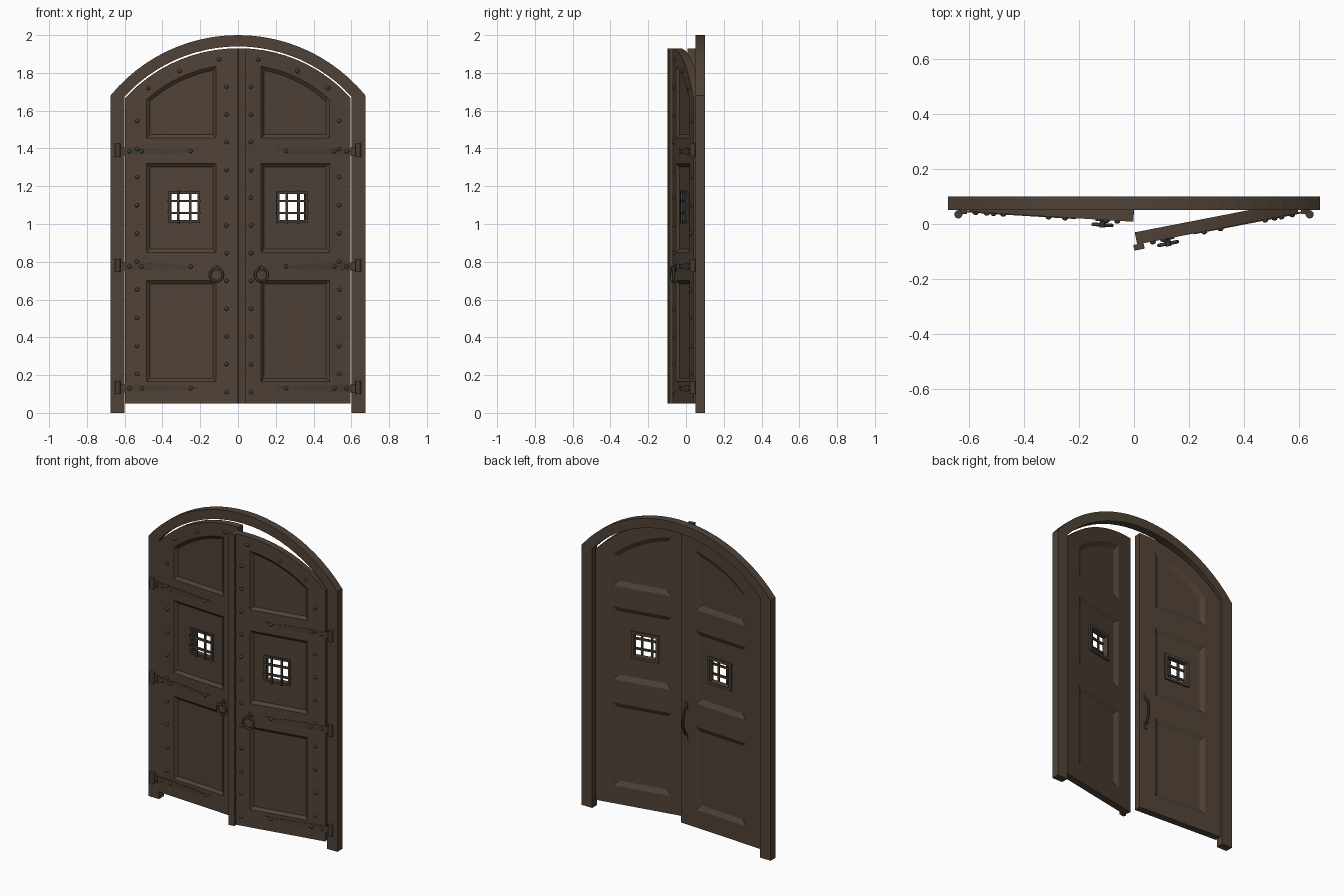
import bpy, bmesh, math
from mathutils import Matrix, Vector

if "Cube" in bpy.data.objects:
    bpy.data.objects.remove(bpy.data.objects["Cube"])


def material(name, rgb):
    m = bpy.data.materials.new(name)
    m.use_nodes = True
    m.diffuse_color = (*rgb, 1)
    m.node_tree.nodes["Principled BSDF"].inputs["Base Color"].default_value = (*rgb, 1)
    return m


WOOD = material("dark brown wood", (0.080, 0.055, 0.038))
IRON = material("aged iron", (0.062, 0.048, 0.034))
FRONT, BACK = 0.047, 0.092          # door faces when closed
ARC_Z = 1.118                       # centre height of the door arcs
PIN = Vector((0.637, 0.035, 0))     # hinge axis


def finish(name, bm, mat, matrix=None, smooth=False):
    bmesh.ops.recalc_face_normals(bm, faces=bm.faces)
    mesh = bpy.data.meshes.new(name)
    bm.to_mesh(mesh)
    bm.free()
    mesh.materials.append(mat)
    for p in mesh.polygons:
        p.use_smooth = smooth
    ob = bpy.data.objects.new(name, mesh)
    bpy.context.collection.objects.link(ob)
    if matrix:
        ob.matrix_world = matrix
    return ob


def prism(bm, outline_a, ya, outline_b, yb):
    """Solid between two matching (x, z) outlines at two depths."""
    a = [bm.verts.new((x, ya, z)) for x, z in outline_a]
    b = [bm.verts.new((x, yb, z)) for x, z in outline_b]
    bm.faces.new(a)
    bm.faces.new(b[::-1])
    for i in range(len(a)):
        j = (i + 1) % len(a)
        bm.faces.new((a[i], b[i], b[j], a[j]))


def box(bm, x0, x1, y0, y1, z0, z1):
    o = [(x0, z0), (x1, z0), (x1, z1), (x0, z1)]
    prism(bm, o, y0, o, y1)


def tube(bm, path, r, sides=8, closed=False):
    """Round bar swept along a path."""
    rings, n = [], len(path)
    for i, p in enumerate(path):
        before = path[i - 1] if closed or i else p
        after = path[(i + 1) % n] if closed or i < n - 1 else p
        t = (after - before).normalized()
        ref = Vector((1, 0, 0)) if abs(t.x) < 0.5 and not closed else Vector((0, 1, 0))
        u = t.cross(ref).normalized()
        w = t.cross(u)
        rings.append([bm.verts.new(p + r * (u * math.cos(k * math.tau / sides) + w * math.sin(k * math.tau / sides)))
                      for k in range(sides)])
    for i in range(n if closed else n - 1):
        a, b = rings[i], rings[(i + 1) % n]
        for k in range(sides):
            bm.faces.new((a[k], a[(k + 1) % sides], b[(k + 1) % sides], b[k]))
    if not closed:
        bm.faces.new(rings[0])
        bm.faces.new(rings[-1][::-1])


def outline(s, u0, u1, z0, z1=None, radius=None, inset=0.0):
    """Rectangle, or shape with an arched top when a radius is given."""
    u0, u1, z0 = u0 + inset, u1 - inset, z0 + inset
    pts = [(s * u0, z0), (s * u1, z0)]
    n = 10 if radius else 1
    for i in range(n + 1):
        u = u1 + (u0 - u1) * i / n
        z = ARC_Z + math.sqrt((radius - inset) ** 2 - u * u) if radius else z1 - inset
        pts.append((s * u, z))
    return pts


def cut(ob, bm):
    cutter = finish("cutter", bm, WOOD)
    cutter.hide_render = True
    mod = ob.modifiers.new("cut", "BOOLEAN")
    mod.operation, mod.solver, mod.object = "DIFFERENCE", "EXACT", cutter
    bpy.context.view_layer.objects.active = ob
    bpy.ops.object.modifier_apply(modifier=mod.name)
    bpy.data.objects.remove(cutter)


# Arched frame
def arch(half, spring, top, n=24):
    rise = top - spring
    r = (half * half + rise * rise) / (2 * rise)
    a = math.asin(half / r)
    return [(r * math.sin(t), top - r + r * math.cos(t)) for t in [a - 2 * a * i / n for i in range(n + 1)]]


bm = bmesh.new()
outer = [(0.675, 0)] + arch(0.675, 1.68, 2.0) + [(-0.675, 0)]
inner = [(0.6, 0)] + arch(0.6, 1.675, 1.94) + [(-0.6, 0)]
rows = [[bm.verts.new((x, y, z)) for x, z in o] for o, y in
        ((outer, 0.05), (inner, 0.05), (inner, 0.10), (outer, 0.10))]
for k in range(4):
    a, b = rows[k], rows[(k + 1) % 4]
    for i in range(len(a) - 1):
        bm.faces.new((a[i], a[i + 1], b[i + 1], b[i]))
for i in (0, -1):
    bm.faces.new([r[i] for r in rows])
finish("arched_frame", bm, WOOD)

PANELS = [dict(z0=0.165, z1=0.70), dict(z0=0.85, z1=1.32), dict(z0=1.455, radius=0.726)]
HINGES = (0.13, 0.775, 1.385)
WIN_X, WIN_Z, HOLE = 0.285, 1.09, 0.07


def build_door(side, s, angle):
    pin = Vector((s * PIN.x, PIN.y, 0))
    swing = Matrix.Translation(pin) @ Matrix.Rotation(s * math.radians(angle), 4, "Z") @ Matrix.Translation(-pin)

    # Door leaf with sunk panels on both faces and a window
    bm = bmesh.new()
    shape = outline(s, 0.002, 0.598, 0.05, radius=0.812)
    prism(bm, shape, FRONT, shape, BACK)
    leaf = finish(side + "_door", bm, WOOD)
    for face, inward, slope in ((FRONT, 1, 0.018), (BACK, -1, 0.03)):
        bm = bmesh.new()
        for p in PANELS:
            wide = outline(s, 0.115, 0.485, **p)
            prism(bm, outline(s, 0.115, 0.485, inset=-slope / 3, **p), face - inward * 0.005,
                  outline(s, 0.115, 0.485, inset=slope, **p), face + inward * 0.015)
        cut(leaf, bm)
    bm = bmesh.new()
    cx = s * WIN_X
    box(bm, cx - HOLE, cx + HOLE, 0, 0.15, WIN_Z - HOLE, WIN_Z + HOLE)
    cut(leaf, bm)
    leaf.matrix_world = swing

    # Window surrounds, front and back
    for name, y0, y1, w, mat in (("front", 0.052, 0.066, 0.014, IRON), ("back", 0.074, 0.088, 0.018, WOOD)):
        bm = bmesh.new()
        e = HOLE + w
        for k in (-1, 1):
            a, b = sorted((k * HOLE, k * e))
            box(bm, cx + a, cx + b, y0, y1, WIN_Z - e, WIN_Z + e)
            box(bm, cx - HOLE, cx + HOLE, y0, y1, WIN_Z + a, WIN_Z + b)
        finish(f"{side}_window_surround_{name}", bm, mat, swing)

    # Window bars
    bm = bmesh.new()
    for k in (-1, 1):
        o, w, e = k * 0.032, 0.006, 0.088
        box(bm, cx + o - w, cx + o + w, 0.044, 0.056, WIN_Z - e, WIN_Z + e)
        box(bm, cx - e, cx + e, 0.047, 0.059, WIN_Z + o - w, WIN_Z + o + w)
    finish(side + "_window_bars", bm, IRON, swing)

    # Hinge straps, tapered with an upturned tip
    bm = bmesh.new()
    for z in HINGES:
        strap = [(0.63, -0.022), (0.35, -0.014), (0.25, -0.008), (0.21, 0.008),
                 (0.22, 0.014), (0.26, 0.006), (0.35, 0.014), (0.63, 0.022)]
        pts = [(s * u, z + d) for u, d in strap]
        prism(bm, pts, FRONT - 0.003, pts, FRONT + 0.004)
    finish(side + "_hinge_straps", bm, IRON, swing)

    # Hinge barrels with wall plates
    bm = bmesh.new()
    for z in HINGES:
        tube(bm, [pin + Vector((0, 0, z - 0.03)), pin + Vector((0, 0, z + 0.04))], 0.015, 12)
        a, b = sorted((s * 0.605, s * 0.637))
        box(bm, a, b, 0.036, 0.052, z - 0.015, z + 0.022)
    finish(side + "_hinge_barrels", bm, IRON)

    # Studs along the stiles, the arch and the straps
    spots = [(0.06, 0.11 + 0.147 * i) for i in range(12)] + [(0.535, 0.205 + 0.149 * i) for i in range(10)]
    spots += [(0.1, 1.87), (0.31, 1.81), (0.475, 1.72)]
    spots += [(u, z) for z in HINGES for u in (0.25, 0.51, 0.575)]
    bm = bmesh.new()
    for u, z in spots:
        bmesh.ops.create_icosphere(bm, subdivisions=2, radius=0.011,
                                   matrix=Matrix.Translation((s * u, FRONT - 0.002, z)) @ Matrix.Diagonal((1, 0.8, 1, 1)))
    finish(side + "_studs", bm, IRON, swing, True)

    # Ring pull and its boss
    bm = bmesh.new()
    hx, hz = s * 0.113, 0.73
    tube(bm, [Vector((hx + 0.034 * math.cos(t), FRONT - 0.018, hz + 0.034 * math.sin(t)))
              for t in [i * math.tau / 24 for i in range(24)]], 0.0065, closed=True)
    finish(side + "_ring_pull", bm, IRON, swing, True)
    bm = bmesh.new()
    diamond = [(hx - 0.026, 0.768), (hx, 0.742), (hx + 0.026, 0.768), (hx, 0.794)]
    prism(bm, diamond, FRONT - 0.005, diamond, FRONT + 0.002)
    tube(bm, [Vector((hx, FRONT, 0.766)), Vector((hx, FRONT - 0.028, 0.766))], 0.011, 10)
    finish(side + "_ring_boss", bm, IRON, swing)
    return swing


build_right = build_door("right", -1, 3.5)
build_left = build_door("left", 1, 11)

# Cover strip on the left door's meeting edge
bm = bmesh.new()
box(bm, -0.012, 0.026, FRONT - 0.02, FRONT + 0.001, 0.05, 1.93)
finish("meeting_strip", bm, WOOD, build_left)

# Curved pull handle on the back of the right door
bm = bmesh.new()
path = [Vector((-0.045, BACK + 0.034 * math.sin(math.pi * i / 12) ** 0.6, 0.63 + 0.18 * i / 12)) for i in range(13)]
tube(bm, path, 0.008)
for z in (0.62, 0.82):
    box(bm, -0.057, -0.033, BACK - 0.002, BACK + 0.006, z - 0.02, z + 0.02)
finish("back_handle", bm, IRON, build_right)
